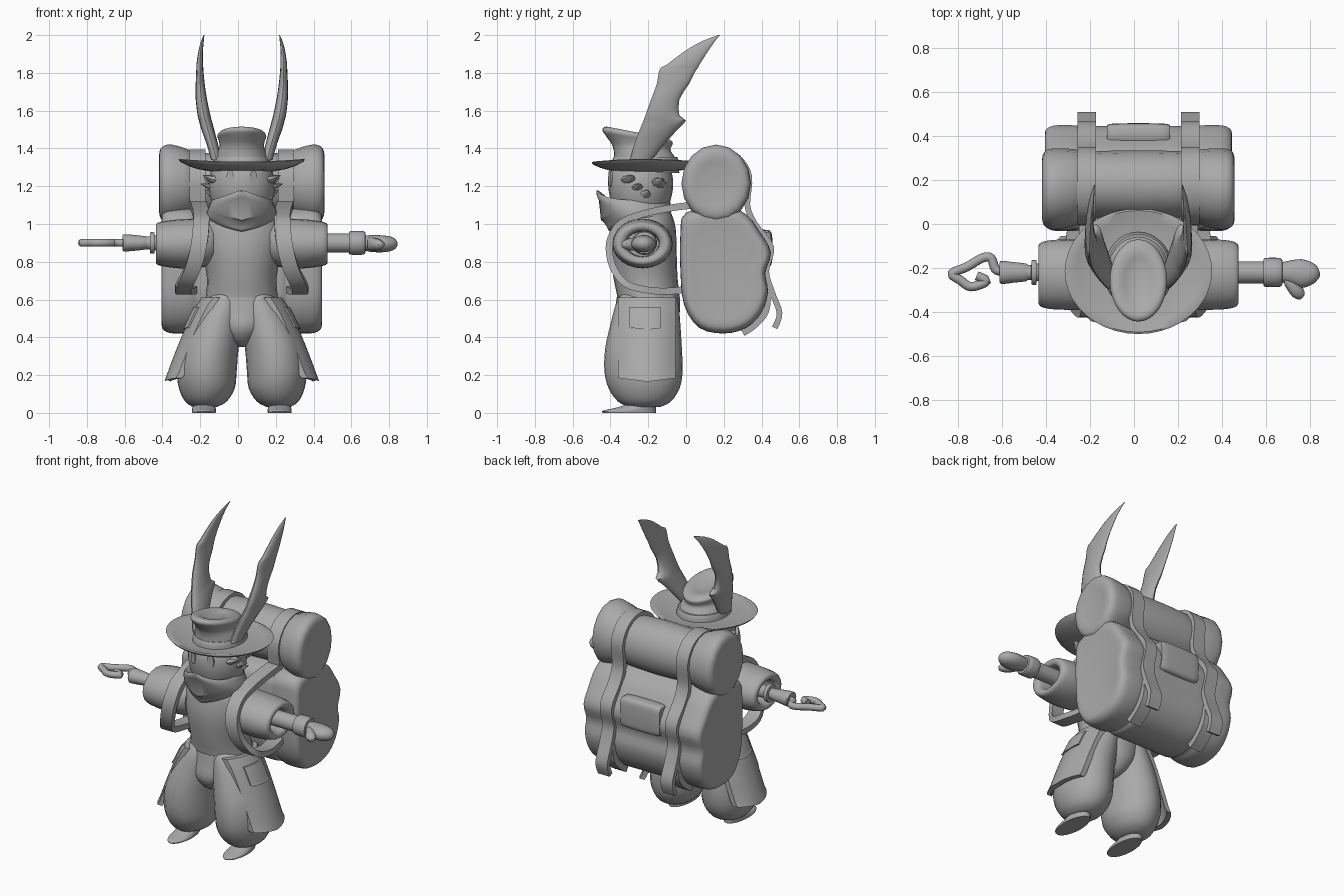
import bpy, bmesh, math
from mathutils import Vector as V

C = 0.02  # centre plane of the figure
grey = bpy.data.materials.new("grey")
grey.diffuse_color = (0.4, 0.4, 0.4, 1)


def finish(name, bm, angle=40):
    bmesh.ops.recalc_face_normals(bm, faces=bm.faces)
    me = bpy.data.meshes.new(name)
    bm.to_mesh(me)
    bm.free()
    me.materials.append(grey)
    ob = bpy.data.objects.new(name, me)
    bpy.context.collection.objects.link(ob)
    bpy.ops.object.select_all(action='DESELECT')
    ob.select_set(True)
    bpy.context.view_layer.objects.active = ob
    bpy.ops.object.shade_smooth_by_angle(angle=math.radians(angle))
    return ob


def smooth(rows, k=3, closed=False):
    """Catmull-Rom interpolation through tuples of any length."""
    n, out = len(rows), []
    for i in range(n if closed else n - 1):
        if closed:
            a, b, c, d = (rows[(i + j) % n] for j in (-1, 0, 1, 2))
        else:
            a, b, c, d = (rows[min(max(i + j, 0), n - 1)] for j in (-1, 0, 1, 2))
        for s in range(k):
            t = s / k
            out.append(tuple(0.5 * (2 * q + (r - p) * t + (2 * p - 5 * q + 4 * r - u) * t * t
                             + (3 * q - p - 3 * r + u) * t ** 3) for p, q, r, u in zip(a, b, c, d)))
    return out if closed else out + [tuple(rows[-1])]


def loft(name, rings, s=1, angle=40, caps=True):
    """Skin rings of points; x is measured from the centre plane, s mirrors it."""
    bm = bmesh.new()
    vs = [[bm.verts.new((C + s * p[0], p[1], p[2])) for p in r] for r in rings]
    n = len(rings[0])
    for a, b in zip(vs, vs[1:]):
        for i in range(n):
            bm.faces.new((a[i], a[(i + 1) % n], b[(i + 1) % n], b[i]))
    if caps:
        bm.faces.new(vs[0])
        bm.faces.new(vs[-1])
    return finish(name, bm, angle)


def tube(name, rows, axis='z', s=1, n=24, k=3, p=1.0, shape=None, angle=40):
    """Elliptical sections: (position, centre u, centre v, radius u, radius v)."""
    rings = []
    for t, cu, cv, ru, rv in smooth(rows, k):
        ring = []
        for i in range(n):
            a = math.tau * i / n
            ca, sa = math.cos(a), math.sin(a)
            u = cu + ru * math.copysign(abs(ca) ** p, ca)
            v = cv + rv * math.copysign(abs(sa) ** p, sa)
            q = (u, v, t) if axis == 'z' else (t, u, v)
            ring.append(shape(*q) if shape else q)
        rings.append(ring)
    return loft(name, rings, s, angle)


def ribbon(name, pts, w, t, s=1, k=4):
    """Flat strap along a path, its width lying along x."""
    path = [V(p) for p in smooth(pts, k)]
    rings = []
    for i, p in enumerate(path):
        d = (path[min(i + 1, len(path) - 1)] - path[max(i - 1, 0)])
        nrm = V((0, -d.z, d.y)).normalized() * t / 2
        wx = V((w / 2, 0, 0))
        rings.append([p + wx + nrm, p - wx + nrm, p - wx - nrm, p + wx - nrm])
    return loft(name, rings, s)


def wire(name, pts, r, n=10):
    """Round rod along a path in a level plane."""
    path = [V(p) for p in smooth(pts, 4)]
    rings = []
    for i, p in enumerate(path):
        d = (path[min(i + 1, len(path) - 1)] - path[max(i - 1, 0)]).normalized()
        side = d.cross(V((0, 0, 1)))
        rings.append([p + r * (math.cos(math.tau * j / n) * side + V((0, 0, math.sin(math.tau * j / n))))
                      for j in range(n)])
    return loft(name, rings)


def panel(name, y0, y1, z0, z1, off, t, s):
    """Curved cloth sheet hanging outside the trouser leg."""
    rings = []
    for i in range(11):
        z = z1 + (z0 - z1) * i / 10
        f = max(0, (0.61 - z) / 0.45)
        row = []
        for j in range(13):
            y = y0 + (y1 - y0) * j / 12
            v = abs((y + 0.205) / 0.16)
            row.append((0.2 + 0.2 * f ** 0.8 - 0.065 * v ** 2.2 + off, y, z + (0.02 * v if i == 10 else 0)))
        rings.append(row + [(x - t, y, z) for x, y, z in reversed(row)])
    return loft(name, rings, s)


# Body
tube("torso", [(.55, 0, -.2, .2, .16), (.62, 0, -.2, .19, .165), (.72, 0, -.215, .185, .17),
               (.86, 0, -.225, .21, .175), (.98, 0, -.22, .22, .165), (1.06, 0, -.22, .16, .14),
               (1.12, 0, -.22, .1, .1)])
tube("hips", [(.35, 0, -.215, .03, .07), (.38, 0, -.215, .08, .13), (.45, 0, -.215, .15, .175),
              (.54, 0, -.205, .19, .172), (.61, 0, -.2, .195, .167)])
tube("head", [(1.02, 0, -.24, .08, .08), (1.08, 0, -.24, .145, .14), (1.18, 0, -.24, .175, .17),
              (1.27, 0, -.24, .165, .165), (1.35, 0, -.24, .12, .12)])


# Scarf with a pointed front, a raised muzzle edge and a hanging tip
def scarf_shape(x, y, z):
    f = max(0, (-.25 - y) / .2) * max(0, 1 - abs(x) / .19)
    return (x, y, z + f * (.05 if z > 1.075 else -.05))


tube("scarf", [(1.10, 0, -.28, .12, .14), (1.125, 0, -.28, .155, .19), (1.09, 0, -.275, .175, .195),
               (1.06, 0, -.26, .185, .18), (1.03, 0, -.245, .185, .175), (1.0, 0, -.25, .15, .155),
               (.99, 0, -.25, .1, .11)], n=32, shape=scarf_shape)

# Hat
brim = []
for r, dz in [(.3, 0), (.5, 0), (.7, 0), (.85, .002), (.97, .006), (1, .014), (.97, .022), (.85, .026),
              (.7, .03), (.5, .035), (.3, .04)]:
    brim.append([(.335 * r * math.cos(a), -.215 + .285 * r * math.sin(a),
                  1.272 + dz + r ** 3 * (.055 * math.cos(a) ** 2 + .04 * math.sin(a) ** 2))
                 for a in (math.tau * i / 40 for i in range(40))])
loft("hat_brim", brim)


def crown_shape(x, y, z):
    f = max(0, z - 1.34)
    return (x, y - .25 * f, z + f * (-.25 - y) * 1.3)


tube("hat_crown", [(1.27, 0, -.215, .16, .18), (1.32, 0, -.215, .15, .172), (1.37, 0, -.215, .135, .158),
                   (1.41, 0, -.22, .118, .155), (1.445, 0, -.222, .122, .175), (1.47, 0, -.225, .13, .186),
                   (1.488, 0, -.225, .115, .165), (1.488, 0, -.225, .085, .13), (1.472, 0, -.225, .045, .08),
                   (1.466, 0, -.225, .01, .02)], n=32, shape=crown_shape)
tube("hat_band", [(1.3, 0, -.215, .158, .18), (1.335, 0, -.215, .153, .176), (1.355, 0, -.215, .145, .168)], n=32)

for s, side in ((1, "right"), (-1, "left")):
    # Ear blades: (z, front edge, back edge, x centre, half thickness)
    ear = [(1.34, -.295, -.18, .135, .028), (1.42, -.275, -.115, .155, .03), (1.5, -.245, -.045, .18, .034),
           (1.548, -.225, -.0, .193, .034), (1.575, -.215, -.035, .2, .034), (1.66, -.185, -.035, .214, .03),
           (1.74, -.155, .015, .22, .024), (1.80, -.145, .045, .222, .02), (1.83, -.13, .065, .222, .018),
           (1.845, -.1, .072, .222, .018), (1.92, .0, .12, .217, .012), (1.97, .09, .155, .208, .007),
           (2.0, .17, .18, .2, .002)]
    tube(side + "_ear", [(z, x, (a + b) / 2, t, (b - a) / 2) for z, a, b, x, t in ear], s=s, n=16, k=2)
    # Eye plate and cheek tufts
    eye = []
    for i in range(20):
        a = math.tau * i / 20
        x, z = .062 + .02 * math.cos(a), 1.24 + .045 * math.sin(a)
        eye.append((x, -.24 - .172 * math.sqrt(1 - (x / .173) ** 2), z))
    loft(side + "_eye", [[(x, y + .004, z) for x, y, z in eye], [(x, y - .005, z) for x, y, z in eye]], s)
    for i, (z, x, y) in enumerate([(1.245, .205, -.3), (1.2, .215, -.26), (1.165, .195, -.22), (1.23, .2, -.15)]):
        tube(f"{side}_cheek_tuft_{i}", [(.11, y, z - .015, .05, .035), (.16, y, z - .008, .035, .022),
                                        (x, y + .02, z + .012, .002, .002)], 'x', s, n=8)
    # Baggy trouser leg and shoe
    tube(side + "_leg", [(.03, .195, -.22, .06, .08), (.06, .19, -.22, .11, .14), (.13, .185, -.222, .148, .188),
                         (.22, .185, -.225, .158, .207), (.34, .172, -.225, .155, .203), (.47, .135, -.215, .14, .185),
                         (.58, .095, -.205, .11, .165), (.63, .08, -.2, .09, .14)], s=s)
    tube(side + "_shoe", [(0, .2, -.3, .062, .14), (.012, .2, -.3, .064, .14), (.03, .2, -.26, .06, .1),
                          (.055, .2, -.23, .05, .06)], s=s)
    # Side cloth and its pocket
    panel(side + "_side_cloth", -.36, -.055, .165, .61, .012, .035, s)
    panel(side + "_cloth_pocket", -.3, -.135, .44, .56, .02, .012, s)
    # Hollow sleeve
    tube(side + "_sleeve", [(.15, -.23, .9, .13, .11), (.2, -.23, .9, .155, .128), (.32, -.23, .895, .16, .13),
                            (.41, -.23, .895, .155, .12), (.45, -.23, .895, .14, .108), (.452, -.23, .895, .11, .085),
                            (.43, -.23, .895, .09, .07), (.35, -.23, .895, .085, .065)], 'x', s)
    # Shoulder strap looping from pack, over the shoulder, under the arm
    ribbon(side + "_shoulder_strap", [(.23, .04, 1.1), (.225, -.08, 1.085), (.215, -.24, 1.05), (.215, -.35, 1.0),
                                      (.225, -.405, .9), (.255, -.39, .78), (.3, -.32, .685), (.31, -.2, .65),
                                      (.29, -.08, .645), (.27, .04, .66)], .085, .036, s)
    # Pack straps: over the bedroll with a hanging tail, and under the pack
    ribbon(side + "_pack_strap", [(.235, .02, 1.12), (.235, .01, 1.25), (.235, .07, 1.345), (.235, .175, 1.38),
                                  (.235, .28, 1.345), (.235, .335, 1.25), (.235, .325, 1.1), (.235, .365, 1.0),
                                  (.235, .45, .88), (.235, .425, .75), (.235, .455, .64), (.235, .495, .53),
                                  (.235, .47, .45)], .085, .03, s)
    ribbon(side + "_lower_strap", [(.235, .43, .64), (.235, .42, .54), (.235, .365, .47), (.235, .3, .425)],
           .085, .04, s)

# Right forearm, cuff and mitten
tube("forearm", [(.36, -.22, .9, .05, .05), (.46, -.22, .9, .05, .05), (.6, -.22, .9, .05, .05)], 'x')
tube("cuff", [(.57, -.22, .9, .05, .05), (.575, -.22, .9, .065, .062), (.645, -.22, .9, .065, .062),
              (.655, -.22, .9, .045, .045)], 'x')
tube("hand", [(.63, -.22, .9, .04, .035), (.68, -.22, .897, .052, .044), (.74, -.225, .895, .065, .045),
              (.79, -.225, .895, .05, .038), (.815, -.225, .895, .028, .024), (.825, -.23, .895, .006, .006)], 'x')
tube("thumb", [(.665, -.25, .895, .03, .032), (.70, -.28, .893, .05, .034), (.735, -.305, .89, .038, .026),
               (.755, -.315, .89, .008, .008)], 'x', n=12)

# Left hook arm
tube("hook_wrist", [(.36, -.22, .9, .04, .04), (.46, -.22, .9, .04, .04), (.462, -.22, .9, .055, .055),
                    (.485, -.22, .9, .055, .055), (.487, -.22, .9, .035, .035), (.52, -.22, .9, .035, .035)], 'x', -1)
tube("hook_socket", [(.505, -.22, .9, .03, .03), (.51, -.22, .9, .04, .035), (.57, -.22, .9, .047, .042),
                     (.625, -.22, .9, .052, .045), (.63, -.22, .9, .03, .03)], 'x', -1)
wire("hook", [(-.62, -.215, .9), (-.65, -.205, .9), (-.67, -.155, .9), (-.71, -.155, .9), (-.78, -.195, .9),
              (-.848, -.225, .9), (-.81, -.255, .9), (-.76, -.285, .9), (-.69, -.26, .9), (-.735, -.235, .9)], .021)

# Bedroll with pinched waists under the straps
half = [(.2, .18, 1.215, .15, .16), (.24, .18, 1.21, .14, .152), (.28, .168, 1.215, .17, .178),
        (.37, .16, 1.215, .184, .205), (.42, .16, 1.215, .175, .195), (.437, .16, 1.215, .14, .155),
        (.43, .16, 1.215, .08, .09)]
tube("bedroll", [(-r[0],) + r[1:] for r in reversed(half)] + [(0, .18, 1.215, .155, .168)] + half, 'x', n=16)

# Pack: side outline carried across the width, pinched under the straps
outline = smooth([(.0, 1.06), (.2, 1.1), (.32, 1.05), (.39, .96), (.45, .85), (.42, .74), (.435, .64),
                  (.4, .53), (.32, .45), (.2, .42), (.07, .45), (-.01, .57), (-.03, .75), (-.03, .95)], 3, True)
spans = [(.2, .98), (.235, .94), (.28, .99), (.37, .995), (.41, .95), (.425, .85), (.42, .6)]
rows = smooth([(-x, f) for x, f in reversed(spans)] + [(0, .98)] + spans, 3)
loft("pack", [[(x, .2 + (y - .2) * f, .74 + (z - .74) * f) for y, z in outline] for x, f in rows])

# Pocket on the pack's back
tube("pack_pocket", [(-.14, .41, .87, .03, .07), (-.13, .41, .87, .045, .095), (0, .41, .87, .048, .1),
                     (.13, .41, .87, .045, .095), (.14, .41, .87, .03, .07)], 'x', p=.45)
